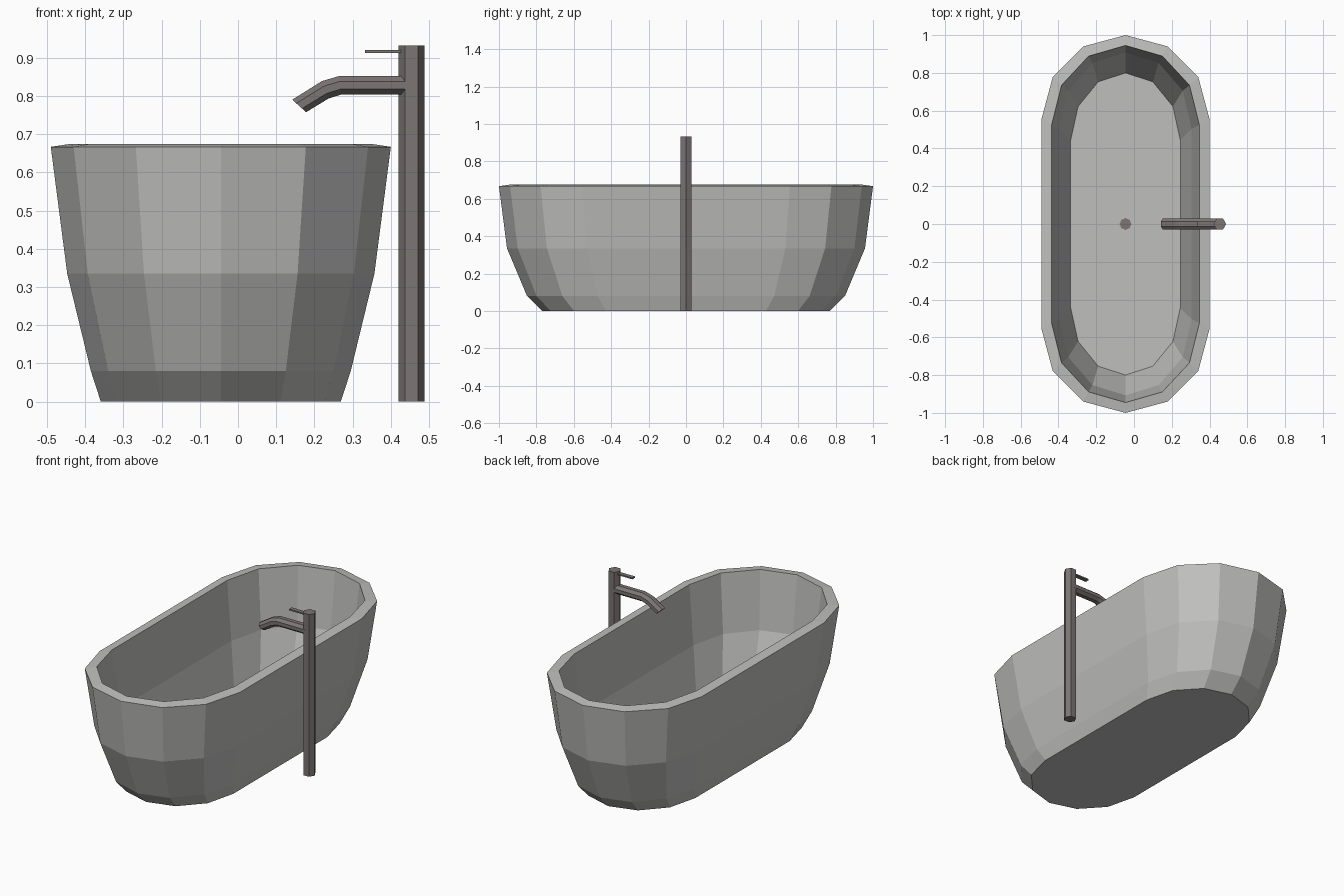
import bpy
import bmesh
from math import sin, cos, pi, radians

if "Cube" in bpy.data.objects:
    bpy.data.objects.remove(bpy.data.objects["Cube"], do_unlink=True)

TUB_X = -0.045
POST_X = 0.454


def material(name, colour):
    mat = bpy.data.materials.new(name)
    mat.use_nodes = True
    mat.diffuse_color = (*colour, 1)
    mat.node_tree.nodes["Principled BSDF"].inputs["Base Color"].default_value = (*colour, 1)
    return mat


stone = material("light grey stone", (0.52, 0.52, 0.51))
metal = material("brushed dark metal", (0.2, 0.178, 0.175))


def loft(name, rings, mat):
    """Skin a list of equal-length point rings and cap both ends."""
    bm = bmesh.new()
    loops = [[bm.verts.new(p) for p in ring] for ring in rings]
    for a, b in zip(loops, loops[1:]):
        for i in range(len(a)):
            j = (i + 1) % len(a)
            bm.faces.new((a[i], a[j], b[j], b[i]))
    bm.faces.new(loops[0][::-1])
    bm.faces.new(loops[-1])
    bmesh.ops.recalc_face_normals(bm, faces=bm.faces)
    mesh = bpy.data.meshes.new(name)
    bm.to_mesh(mesh)
    bm.free()
    mesh.materials.append(mat)
    obj = bpy.data.objects.new(name, mesh)
    bpy.context.collection.objects.link(obj)
    return obj


def stadium(half_width, half_length, z, segments=6):
    """Two faceted half circles joined by straight sides."""
    radius, straight = 0.445, 0.555
    points = []
    for side in (1, -1):
        for i in range(segments + 1):
            a = pi * i / segments
            x = side * cos(a) * half_width
            y = side * (straight + radius * sin(a)) * half_length
            points.append((TUB_X + x, y, z))
    return points


def disc(x, radius, z, sides):
    return [(x + radius * cos(2 * pi * i / sides),
             radius * sin(2 * pi * i / sides), z) for i in range(sides)]


# Tub shell: outside from base to rim, then inside down to the floor
tub_profile = [
    (0.314, 0.77, 0), (0.34, 0.85, 0.08), (0.402, 0.957, 0.335), (0.445, 1.0, 0.667),
    (0.391, 0.945, 0.675), (0.35, 0.907, 0.345), (0.29, 0.80, 0.09),
]
loft("bathtub", [stadium(*ring) for ring in tub_profile], stone)

# Drain cover on the tub floor
loft("drain", [disc(TUB_X, 0.031, z, 8) for z in (0.088, 0.095)], metal)

# Standing tap post
loft("tap_post", [disc(POST_X, 0.034, z, 6) for z in (0, 0.932)], metal)


# Bent spout: eight-sided sections leaning along the path
def spout_section(x, z, lean):
    ring = []
    for i in range(8):
        a = 2 * pi * (i + 0.5) / 8
        up = 0.0265 * sin(a)
        ring.append((x - up * sin(radians(lean)), 0.032 * cos(a),
                     z + up * cos(radians(lean))))
    return ring


spout_path = [(0.45, 0.828, 0), (0.267, 0.828, 4), (0.228, 0.816, 20), (0.16, 0.774, 48)]
loft("spout", [spout_section(*s) for s in spout_path], metal)

# Thin lever near the top of the post
lever_ends = []
for x in (0.333, 0.44):
    lever_ends.append([(x, y, z) for y, z in
                       ((-0.012, 0.913), (0.012, 0.913), (0.012, 0.921), (-0.012, 0.921))])
loft("lever", lever_ends, metal)
